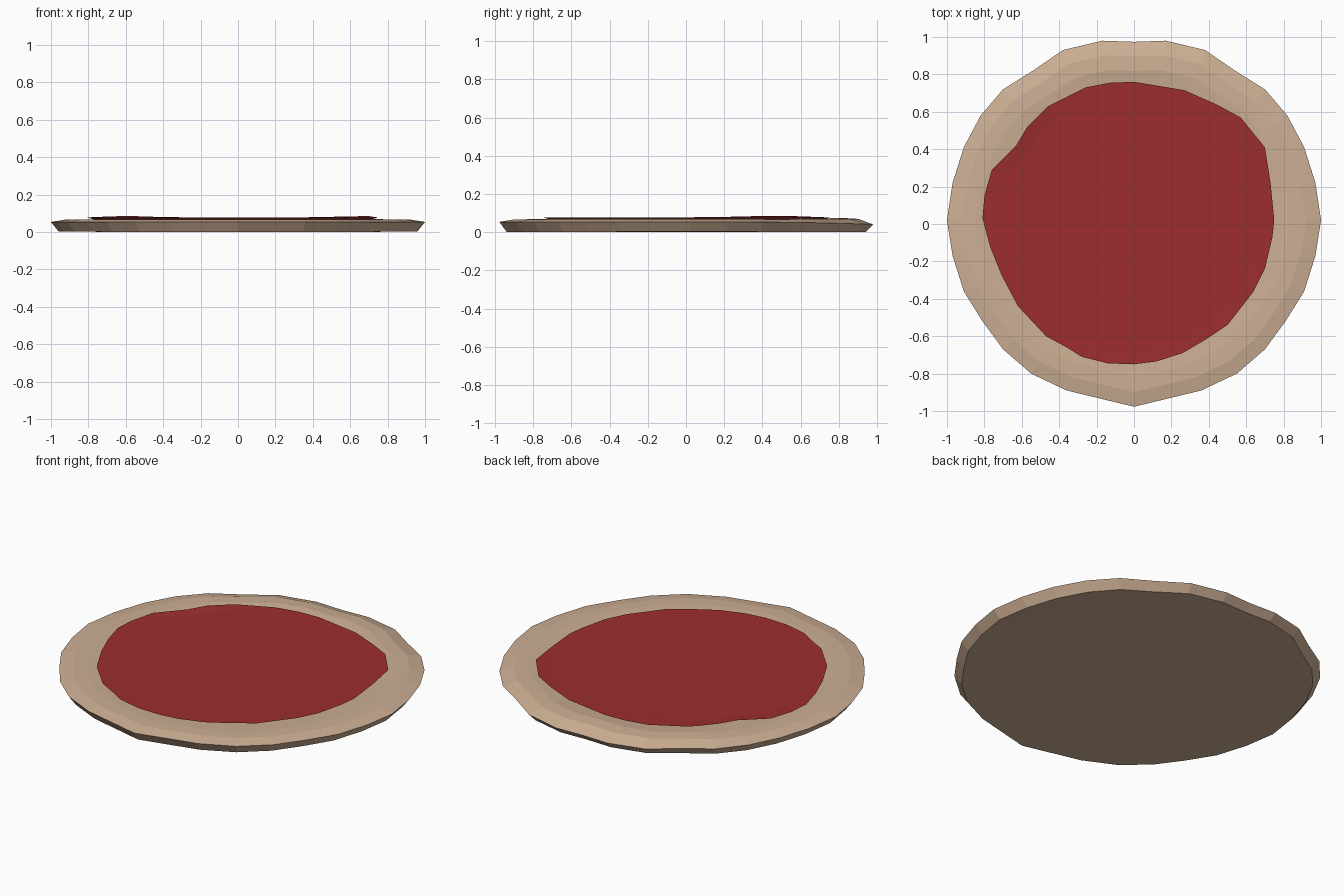
import bpy, bmesh, math

if "Cube" in bpy.data.objects:
    bpy.data.objects.remove(bpy.data.objects["Cube"])

def material(name, rgb):
    m = bpy.data.materials.new(name)
    m.diffuse_color = (*rgb, 1)
    m.use_nodes = True
    m.node_tree.nodes["Principled BSDF"].inputs["Base Color"].default_value = m.diffuse_color
    return m

def fan(bm, ring, z, up):
    # close a ring with triangles around a middle point
    mid = bm.verts.new((0, 0, z))
    n = len(ring)
    for i in range(n):
        a, b = ring[i], ring[(i + 1) % n]
        bm.faces.new((a, b, mid) if up else (b, a, mid))

def lofted(name, rings, z_bottom, z_top, mat):
    # stack of rings from bottom to top, both ends closed
    bm = bmesh.new()
    loops = [[bm.verts.new(p) for p in r] for r in rings]
    for lo, hi in zip(loops, loops[1:]):
        n = len(lo)
        for i in range(n):
            j = (i + 1) % n
            bm.faces.new((lo[i], lo[j], hi[j], hi[i]))
    fan(bm, loops[0], z_bottom, False)
    fan(bm, loops[-1], z_top, True)
    me = bpy.data.meshes.new(name)
    bm.to_mesh(me)
    bm.free()
    me.materials.append(mat)
    ob = bpy.data.objects.new(name, me)
    bpy.context.collection.objects.link(ob)
    return ob

dough_mat = material("baked dough", (0.61, 0.43, 0.297))
sauce_mat = material("tomato red", (0.335, 0.027, 0.027))

# Dough: right half of the outline, mirrored to the left
half = [(0, -0.977), (0.36, -0.89), (0.55, -0.80), (0.70, -0.67), (0.81, -0.52),
        (0.91, -0.36), (0.97, -0.17), (1.0, 0.02), (0.97, 0.22), (0.91, 0.41),
        (0.82, 0.58), (0.70, 0.72), (0.54, 0.82), (0.38, 0.93), (0.17, 0.98), (0, 0.974)]
outline = half + [(-x, y) for x, y in half[-2:0:-1]]

def ring(scale, height):
    return [(x * scale, y * scale, height(y / math.hypot(x, y))) for x, y in outline]

back = lambda s: max(0, s) ** 3       # the crust rolls down towards the back
lofted("dough_base", [
    ring(0.96, lambda s: 0.004 * (1 - abs(s))),
    ring(1.0, lambda s: 0.054 - 0.014 * back(s)),
    ring(0.92, lambda s: 0.067 + 0.003 * back(s)),
    ring(0.84, lambda s: 0.068 + 0.007 * back(s)),
    ring(0.72, lambda s: 0.062)], 0.002, 0.06, dough_mat)

# Sauce: uneven outline, slightly raised at two corners, undercut edge
edge = [(0.75, 0.02), (0.73, 0.22), (0.70, 0.41), (0.57, 0.57), (0.44, 0.64), (0.27, 0.715),
        (0.12, 0.74), (0, 0.76), (-0.13, 0.755), (-0.26, 0.73), (-0.46, 0.63), (-0.57, 0.52),
        (-0.63, 0.42), (-0.76, 0.29), (-0.80, 0.15), (-0.81, 0.03), (-0.77, -0.12),
        (-0.71, -0.27), (-0.62, -0.44), (-0.47, -0.60), (-0.36, -0.66), (-0.28, -0.71),
        (-0.14, -0.745), (0, -0.75), (0.12, -0.735), (0.26, -0.69), (0.38, -0.62),
        (0.50, -0.54), (0.64, -0.36), (0.70, -0.24), (0.74, -0.07)]

def lift(x, y):
    d1 = math.hypot(x - 0.66, y - 0.46)
    d2 = math.hypot(x + 0.59, y - 0.48)
    return 0.078 + 0.009 * max(0, 1 - min(d1, d2) / 0.35)

lofted("sauce", [
    [(x * 0.93, y * 0.93, 0.063) for x, y in edge],
    [(x, y, lift(x, y)) for x, y in edge],
    [(x * 0.9, y * 0.9, 0.077) for x, y in edge]], 0.063, 0.076, sauce_mat)
